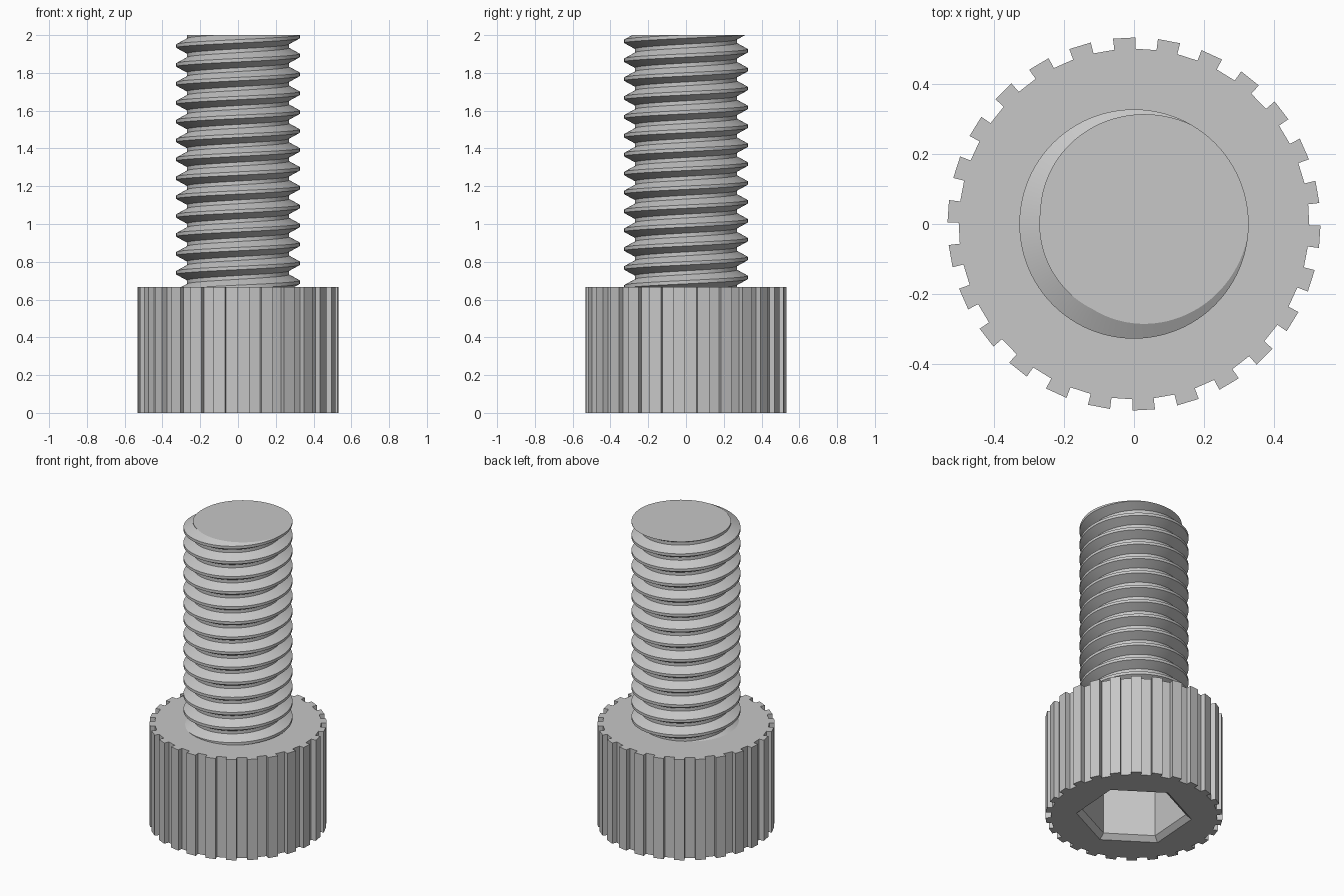
import bpy, bmesh
from math import cos, sin, radians, tau

cube = bpy.data.objects.get("Cube")
if cube:
    bpy.data.objects.remove(cube, do_unlink=True)

HEAD_TOP, TOP = 0.667, 2.0

steel = bpy.data.materials.new("steel_grey")
steel.use_nodes = True
colour = (0.57, 0.57, 0.57, 1)
steel.diffuse_color = colour
steel.node_tree.nodes["Principled BSDF"].inputs["Base Color"].default_value = colour


def finish(bm, name, angle):
    """Turn the bmesh into an object with sharp-edged smooth shading."""
    bmesh.ops.recalc_face_normals(bm, faces=bm.faces)
    mesh = bpy.data.meshes.new(name)
    bm.to_mesh(mesh)
    bm.free()
    mesh.materials.append(steel)
    obj = bpy.data.objects.new(name, mesh)
    bpy.context.collection.objects.link(obj)
    bpy.ops.object.select_all(action='DESELECT')
    obj.select_set(True)
    bpy.context.view_layer.objects.active = obj
    bpy.ops.object.shade_smooth_by_angle(angle=radians(angle))
    return obj


def ring(bm, polar, z):
    return [bm.verts.new((r * cos(a), r * sin(a), z)) for r, a in polar]


def bridge(bm, low, high):
    n = len(low)
    for i in range(n):
        j = (i + 1) % n
        bm.faces.new((low[i], low[j], high[j], high[i]))


def loop_edges(bm, verts):
    return [bm.edges.get((v, verts[(i + 1) % len(verts)])) for i, v in enumerate(verts)]


# Grooved socket head with a chamfered hexagonal recess in its underside
def make_head(teeth=26, outer=0.532, root=0.5):
    bm = bmesh.new()
    outline = []
    for t in range(teeth):
        centre = radians(93) + tau * t / teeth
        half = tau / teeth / 4
        outline += [(root, centre - half), (outer, centre - half),
                    (outer, centre + half), (root, centre + half)]
    bottom, top = ring(bm, outline, 0), ring(bm, outline, HEAD_TOP)
    bridge(bm, bottom, top)
    bm.faces.new(top)

    sections = [(0.347, 0), (0.312, 0.03), (0.312, 0.4)]
    hexes = [ring(bm, [(r, radians(26 + 60 * k)) for k in range(6)], z)
             for r, z in sections]
    for a, b in zip(hexes, hexes[1:]):
        bridge(bm, a, b)
    bm.faces.new(hexes[-1])
    bmesh.ops.triangle_fill(bm, use_beauty=True,
                            edges=loop_edges(bm, bottom) + loop_edges(bm, hexes[0]))
    return finish(bm, "socket_head", 5)


# Right-hand thread: helical strips joined one pitch higher after each turn
def make_thread(pitch=0.1, crest=0.327, root=0.27, steps=96, turns=20):
    bm = bmesh.new()
    profile = [(crest, -0.009), (crest, 0.009), (root, 0.04), (root, 0.06)]
    n = len(profile)
    base = TOP - pitch * (28 / 360) - 16 * pitch
    cols = []
    for s in range(steps):
        a = tau * s / steps
        cols.append([bm.verts.new((r * cos(a), r * sin(a),
                                   base + pitch * (t + s / steps) + dz))
                     for t in range(turns) for r, dz in profile])
    for s in range(steps):
        wrap = s == steps - 1
        here, there = cols[s], cols[(s + 1) % steps]
        shift = n if wrap else 0
        for k in range(n * turns - 1 - shift):
            bm.faces.new((here[k], there[k + shift],
                          there[k + 1 + shift], here[k + 1]))

    # Trim both ends flat and cap them
    for z, direction in ((HEAD_TOP - 0.005, -1), (TOP, 1)):
        cut = bmesh.ops.bisect_plane(
            bm, geom=bm.verts[:] + bm.edges[:] + bm.faces[:], dist=1e-5,
            plane_co=(0, 0, z), plane_no=(0, 0, direction), clear_outer=True)
        edges = [e for e in cut["geom_cut"]
                 if isinstance(e, bmesh.types.BMEdge) and e.is_boundary]
        bmesh.ops.edgeloop_fill(bm, edges=edges)
    return finish(bm, "threaded_shank", 25)


make_head()
make_thread()
